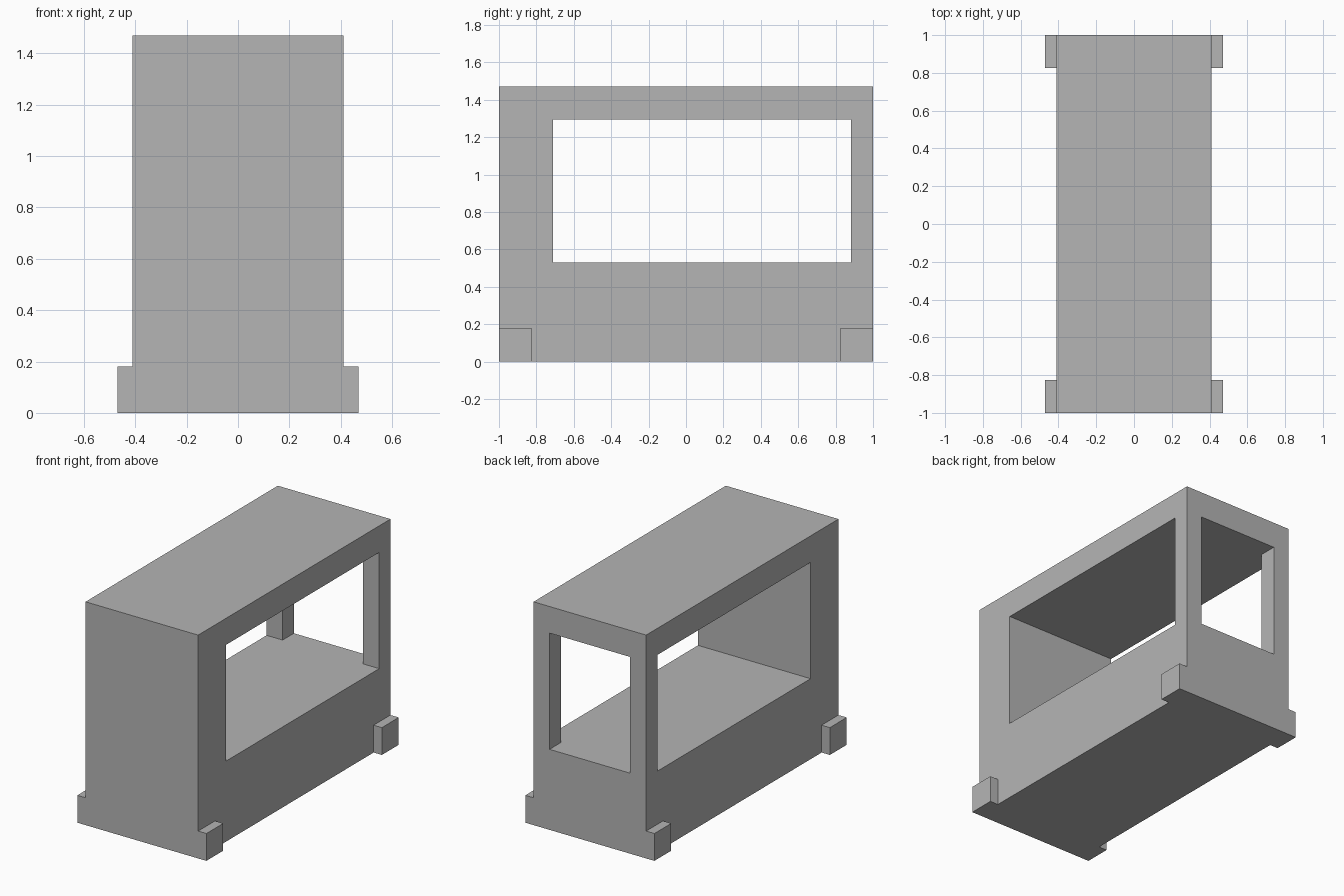
import bpy

old = bpy.data.objects.get("Cube")
if old:
    bpy.data.objects.remove(old, do_unlink=True)

# Single plain grey
grey = bpy.data.materials.new("plain_grey")
grey.use_nodes = True
colour = (0.46, 0.46, 0.46, 1)
grey.diffuse_color = colour
grey.node_tree.nodes["Principled BSDF"].inputs["Base Color"].default_value = colour


def box(name, low, high):
    """Axis-aligned box between two corners."""
    bpy.ops.mesh.primitive_cube_add(size=1)
    ob = bpy.context.object
    ob.name = name
    for v in ob.data.vertices:
        v.co = [a + (b - a) * (c + 0.5) for a, b, c in zip(low, high, v.co)]
    ob.data.materials.append(grey)
    return ob


def combine(target, tool, operation):
    """Apply a boolean with the tool, then discard the tool."""
    mod = target.modifiers.new(tool.name, "BOOLEAN")
    mod.object = tool
    mod.operation = operation
    mod.solver = "EXACT"
    bpy.context.view_layer.objects.active = target
    bpy.ops.object.modifier_apply(modifier=mod.name)
    bpy.data.objects.remove(tool, do_unlink=True)


HALF_W, FOOT_W, HEIGHT = 0.41, 0.47, 1.47
FOOT_H, FOOT_Y = 0.18, 0.825
SILL, HEAD = 0.53, 1.295      # bottom and top of the openings
POST = 0.117                  # thickness of the rear posts

# Solid body
body = box("cabin_body", (-HALF_W, -1, 0), (HALF_W, 1, HEIGHT))

# Corner feet: a bar across each end that sticks out at both sides
combine(body, box("front_feet", (-FOOT_W, -1, 0), (FOOT_W, -FOOT_Y, FOOT_H)), "UNION")
combine(body, box("rear_feet", (-FOOT_W, FOOT_Y, 0), (FOOT_W, 1, FOOT_H)), "UNION")

# Side opening right through, then the rear opening between the posts
combine(body, box("side_opening", (-1, -0.71, SILL), (1, 1 - POST, HEAD)), "DIFFERENCE")
inner = HALF_W - POST
combine(body, box("rear_opening", (-inner, 0.5, SILL), (inner, 1.5, HEAD)), "DIFFERENCE")
